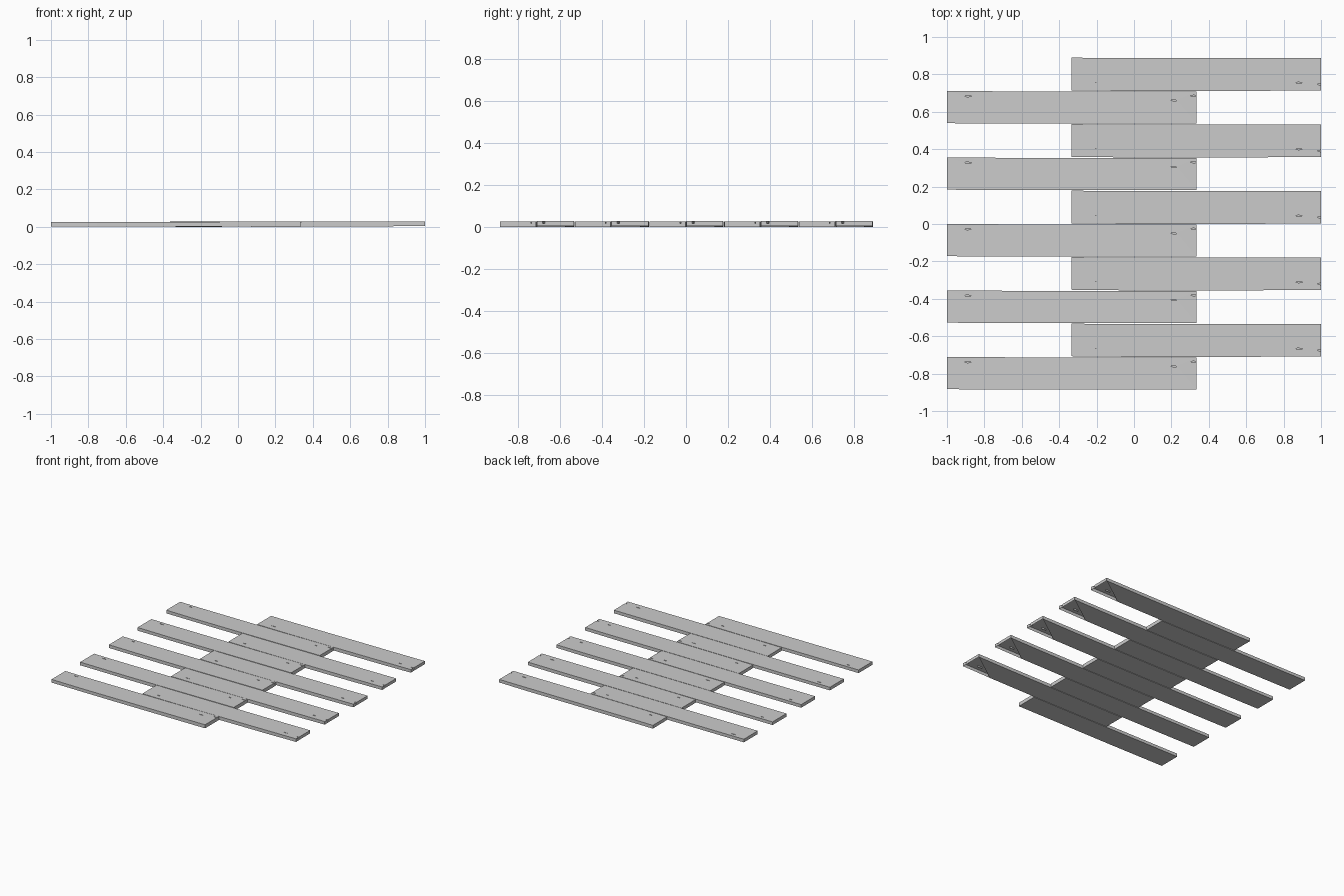
import bpy

if "Cube" in bpy.data.objects:
    bpy.data.objects.remove(bpy.data.objects["Cube"])

PITCH = 0.3555   # spacing between boards on the same side


def prism(name, outline, z0, z1):
    """Solid from an (x, y, dz_bottom, dz_top) outline."""
    n = len(outline)
    verts = [(x, y, z0 + b) for x, y, b, t in outline]
    verts += [(x, y, z1 + t) for x, y, b, t in outline]
    faces = [tuple(reversed(range(n))), tuple(range(n, 2 * n))]
    faces += [(i, (i + 1) % n, n + (i + 1) % n, n + i) for i in range(n)]
    me = bpy.data.meshes.new(name)
    me.from_pydata(verts, [], faces)
    ob = bpy.data.objects.new(name, me)
    bpy.context.collection.objects.link(ob)
    return ob


def gouge(x, y, length, width):
    """Hidden sliver-shaped cutter for a small nick in the board top."""
    h, w = length / 2, width / 2
    pts = [(x - h, y + w * 0.4, 0, 0), (x, y - w, 0, 0),
           (x + h, y, 0, 0), (x, y + w, 0, 0)]
    ob = prism("nick_cutter", pts, 0.018, 0.05)
    ob.hide_render = True
    ob.hide_set(True)
    return ob


def boards(name, outline, nicks):
    """One nicked board repeated five times along y."""
    ob = prism(name, outline, 0.0, 0.026)
    for nick in nicks:
        m = ob.modifiers.new("nick", 'BOOLEAN')
        m.operation = 'DIFFERENCE'
        m.solver = 'EXACT'
        m.object = gouge(*nick)
    a = ob.modifiers.new("repeat", 'ARRAY')
    a.count = 5
    a.use_relative_offset = False
    a.use_constant_offset = True
    a.constant_offset_displace = (0, -PITCH, 0)
    return ob


# Right-hand boards: slightly uneven sawn edges, far end a little raised
boards("right_boards", [
    (-0.335, 0.715, 0.001, 0.000), (-0.15, 0.7125, 0.001, 0.000),
    (0.33, 0.711, 0.001, 0.001), (0.75, 0.7125, 0.002, 0.002),
    (1.0, 0.713, 0.005, 0.003), (1.0, 0.888, 0.005, 0.003),
    (0.75, 0.888, 0.002, 0.002), (-0.23, 0.888, 0.000, 0.000),
    (-0.335, 0.890, 0.000, 0.000)],
    [(-0.22, 0.755, 0.04, 0.007), (0.88, 0.755, 0.04, 0.007),
     (1.0, 0.745, 0.04, 0.012)])

# Left-hand boards, staggered by half a pitch
boards("left_boards", [
    (-1.0, 0.539, 0.002, 0.001), (-0.75, 0.537, 0.002, 0.000),
    (-0.55, 0.537, 0.001, 0.000), (0.333, 0.538, 0.000, 0.002),
    (0.333, 0.708, 0.000, 0.002), (-0.1, 0.708, 0.001, 0.000),
    (-0.85, 0.710, 0.002, 0.000), (-1.0, 0.711, 0.002, 0.001)],
    [(-0.89, 0.683, 0.04, 0.008), (0.215, 0.660, 0.036, 0.007),
     (0.32, 0.685, 0.04, 0.008)])
